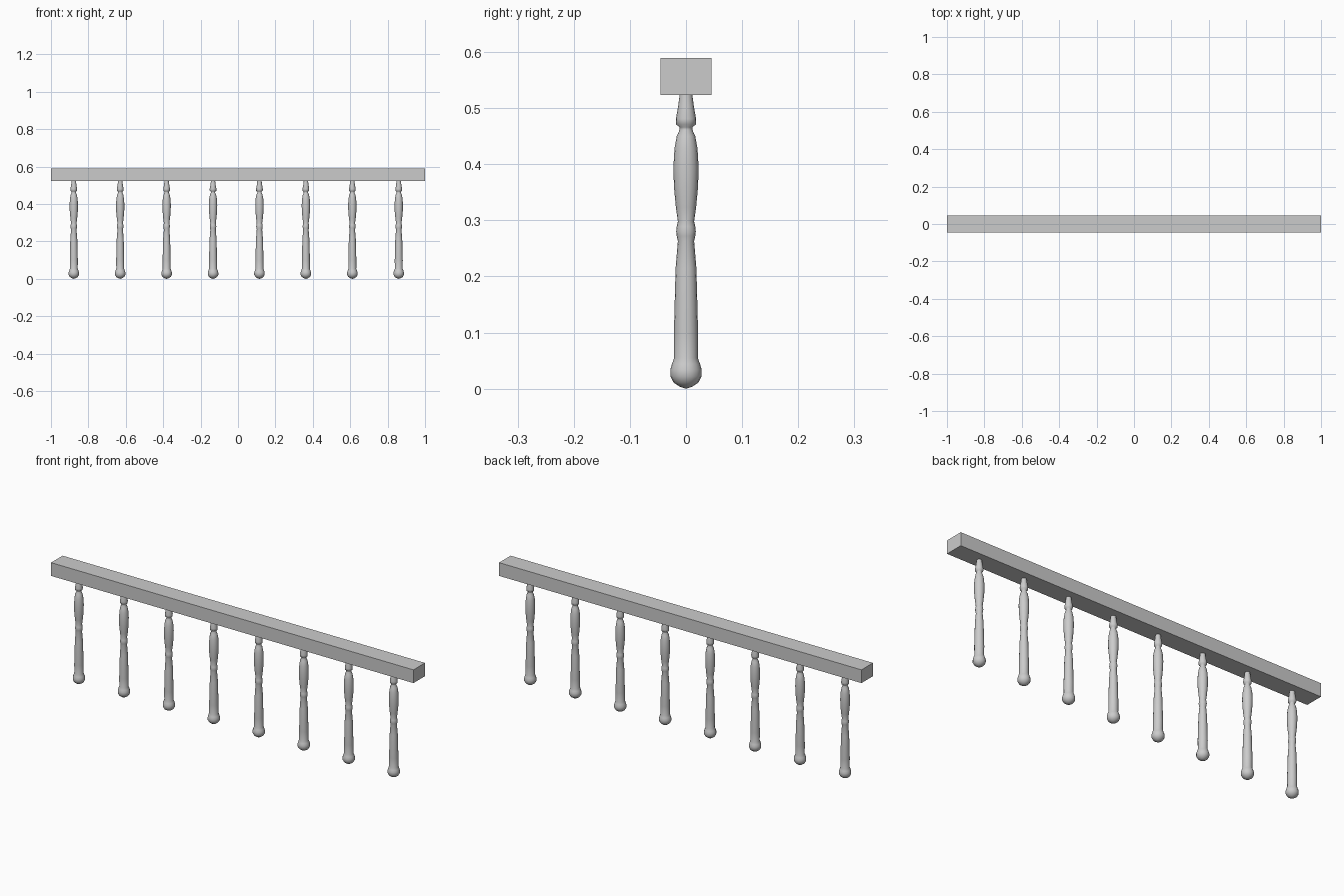
import bpy
import bmesh
import math
from mathutils import Vector

cube = bpy.data.objects.get("Cube")
if cube:
    bpy.data.objects.remove(cube, do_unlink=True)

grey = bpy.data.materials.new("light grey")
grey.use_nodes = True
grey.diffuse_color = (0.6, 0.6, 0.6, 1)
grey.node_tree.nodes["Principled BSDF"].inputs["Base Color"].default_value = (0.6, 0.6, 0.6, 1)


def add_object(name, bm):
    mesh = bpy.data.meshes.new(name)
    bm.to_mesh(mesh)
    bm.free()
    mesh.materials.append(grey)
    obj = bpy.data.objects.new(name, mesh)
    bpy.context.collection.objects.link(obj)
    return obj


# Square handrail
bm = bmesh.new()
bmesh.ops.create_cube(bm, size=1)
bmesh.ops.scale(bm, vec=(2, 0.091, 0.066), verts=bm.verts)
bmesh.ops.translate(bm, vec=(0, 0, 0.556), verts=bm.verts)
add_object("handrail", bm)

# Turned baluster profile: radius, height
profile = [
    (0, 0), (0.012, 0.004), (0.022, 0.011), (0.028, 0.022), (0.028, 0.034),
    (0.025, 0.044), (0.021, 0.055), (0.0215, 0.10), (0.020, 0.16),
    (0.0185, 0.215), (0.0145, 0.263), (0.0165, 0.272), (0.0175, 0.28),
    (0.0165, 0.289), (0.0145, 0.298), (0.018, 0.323), (0.0215, 0.36),
    (0.0225, 0.395), (0.0205, 0.428), (0.0165, 0.45), (0.0115, 0.461),
    (0.0115, 0.466), (0.0175, 0.471), (0.018, 0.481), (0.0145, 0.50),
    (0.011, 0.526), (0, 0.526),
]
bm = bmesh.new()
verts = [bm.verts.new((r, 0, z)) for r, z in profile]
edges = [bm.edges.new(pair) for pair in zip(verts, verts[1:])]
bmesh.ops.spin(bm, geom=verts + edges, cent=(0, 0, 0), axis=(0, 0, 1),
               angle=math.tau, steps=16, use_merge=True)
bmesh.ops.remove_doubles(bm, verts=bm.verts, dist=0.0001)
bmesh.ops.recalc_face_normals(bm, faces=bm.faces)
first = add_object("baluster_1", bm)
first.location = Vector((-0.878, 0, 0))
bpy.context.view_layer.objects.active = first
first.select_set(True)
bpy.ops.object.shade_smooth_by_angle(angle=math.radians(60))

# Row of matching balusters
for i in range(1, 8):
    copy = first.copy()
    copy.name = f"baluster_{i + 1}"
    copy.location.x += i * 0.2482
    bpy.context.collection.objects.link(copy)
